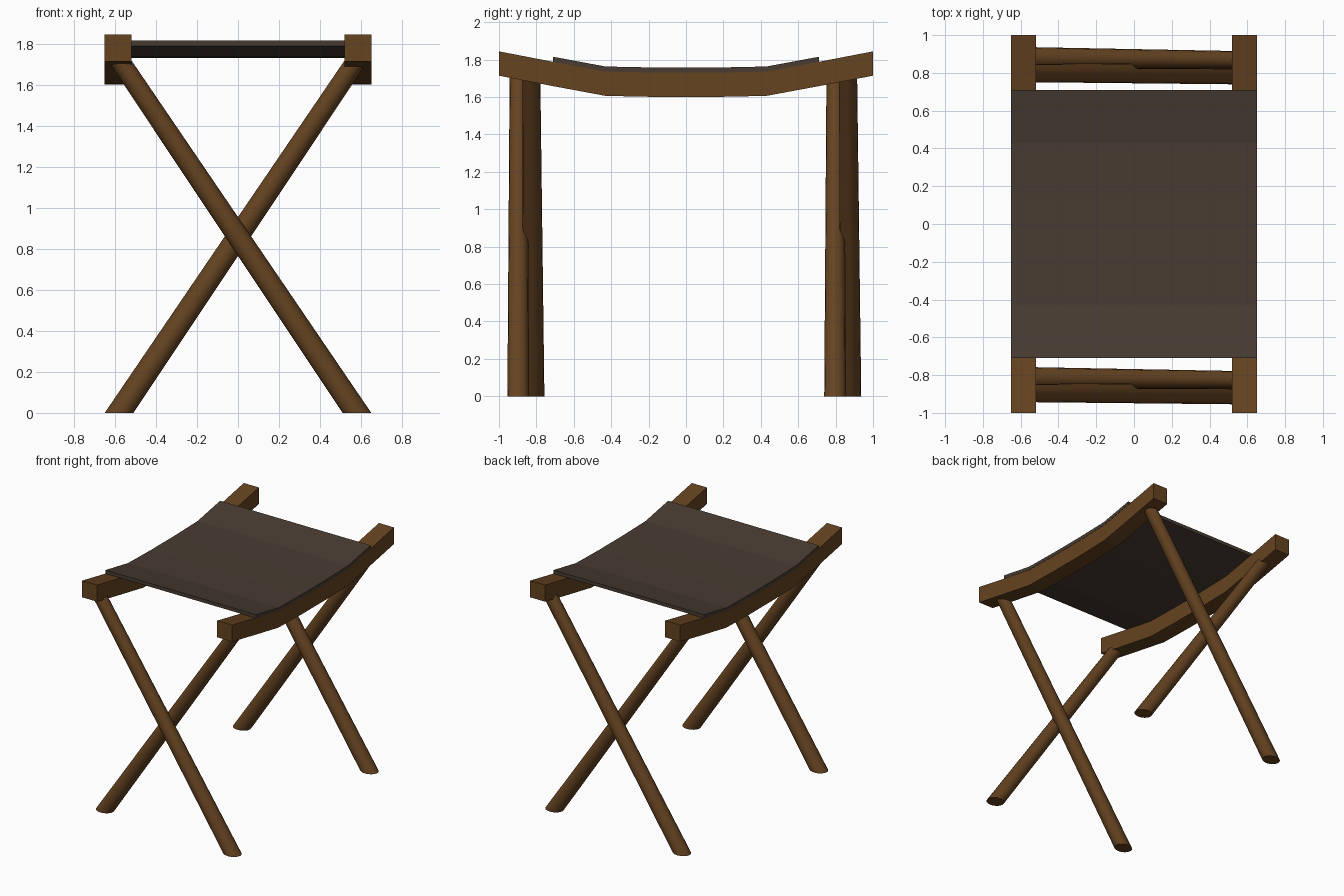
import bpy, bmesh, math
from mathutils import Vector

cube = bpy.data.objects.get("Cube")
if cube:
    bpy.data.objects.remove(cube, do_unlink=True)


def make_material(name, colour):
    mat = bpy.data.materials.new(name)
    mat.use_nodes = True
    mat.diffuse_color = (*colour, 1)
    mat.node_tree.nodes["Principled BSDF"].inputs["Base Color"].default_value = (*colour, 1)
    return mat


WOOD = make_material("brown wood", (0.130, 0.056, 0.015))
FABRIC = make_material("dark taupe fabric", (0.065, 0.045, 0.032))


def loft(name, rings, mat, smooth=False):
    """Join equal-sized rings of points into a capped solid."""
    bm = bmesh.new()
    loops = [[bm.verts.new(p) for p in ring] for ring in rings]
    n = len(loops[0])
    for a, b in zip(loops, loops[1:]):
        for i in range(n):
            j = (i + 1) % n
            bm.faces.new((a[i], a[j], b[j], b[i]))
    bm.faces.new(loops[0])
    bm.faces.new(loops[-1])
    bmesh.ops.recalc_face_normals(bm, faces=bm.faces)
    mesh = bpy.data.meshes.new(name)
    bm.to_mesh(mesh)
    bm.free()
    mesh.materials.append(mat)
    obj = bpy.data.objects.new(name, mesh)
    bpy.context.collection.objects.link(obj)
    if smooth:
        bpy.ops.object.select_all(action='DESELECT')
        obj.select_set(True)
        bpy.context.view_layer.objects.active = obj
        bpy.ops.object.shade_smooth_by_angle(angle=math.radians(40))
    return obj


def curved_bar(name, x0, x1, path, height, mat):
    """Rectangular section swept along a (y, z) underside path."""
    rings = [[(x0, y, z), (x1, y, z), (x1, y, z + height), (x0, y, z + height)]
             for y, z in path]
    return loft(name, rings, mat)


def mirrored(half):
    return [(-y, z) for y, z in half] + [(y, z) for y, z in reversed(half)]


# Sagging side rails
RAIL_H = 0.13
rail_path = mirrored([(1.0, 1.714), (0.71, 1.658), (0.43, 1.606), (0.14, 1.6)])
for side, s in (("left", 1), ("right", -1)):
    curved_bar(side + "_rail", s * 0.52, s * 0.65, rail_path, RAIL_H, WOOD)

# Fabric seat resting on the rails
seat_path = [(y, z + RAIL_H) for y, z in rail_path[1:-1]]
curved_bar("seat", -0.652, 0.652, seat_path, 0.027, FABRIC)


# Tapered round legs, cut level at the floor, crossing in pairs
def leg(name, foot_side, y_foot, y_top, sides=16):
    foot = Vector((foot_side * 0.58, y_foot, 0))
    top = Vector((foot_side * -0.575, y_top, 1.715))
    stretch = 1 / math.cos(math.atan2(abs(top.x - foot.x), top.z))
    rings = []
    for centre, r in ((foot, 0.058), (top, 0.048)):
        angles = [2 * math.pi * i / sides for i in range(sides)]
        rings.append([centre + Vector((r * stretch * math.cos(a), r * math.sin(a), 0))
                      for a in angles])
    loft(name, rings, WOOD, smooth=True)


for end, y in (("front", -0.897), ("back", 0.797)):
    leg(end + "_left_foot_leg", 1, y, y + 0.002)
    leg(end + "_right_foot_leg", -1, y + 0.082, y + 0.07)
